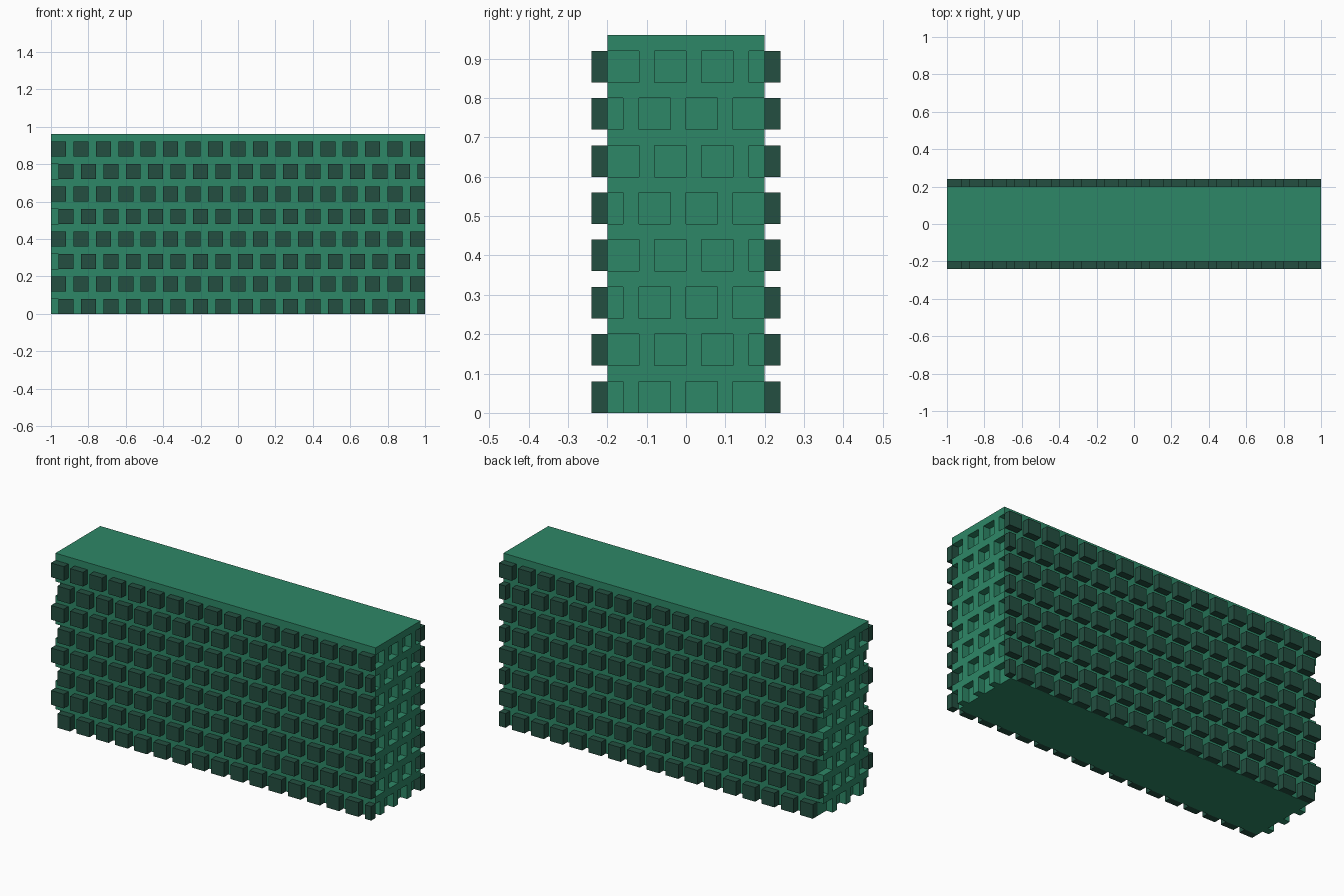
import bpy, bmesh
from mathutils import Matrix, Vector

cube = bpy.data.objects.get("Cube")
if cube:
    bpy.data.objects.remove(cube, do_unlink=True)

UNIT = 0.04                      # base module
SIZE, PITCH = 2 * UNIT, 3 * UNIT  # stud width and spacing
ROWS = 8
HX, HY, HEIGHT = 1.0, 0.2, 0.96


def material(name, rgb):
    m = bpy.data.materials.new(name)
    m.use_nodes = True
    m.diffuse_color = (*rgb, 1)
    m.node_tree.nodes["Principled BSDF"].inputs["Base Color"].default_value = (*rgb, 1)
    return m


def add_box(bm, lo, hi):
    lo, hi = Vector(lo), Vector(hi)
    mat = Matrix.Translation((lo + hi) / 2) @ Matrix.Diagonal((*(hi - lo), 1))
    bmesh.ops.create_cube(bm, size=1, matrix=mat)


def make_object(name, boxes, mat):
    bm = bmesh.new()
    for lo, hi in boxes:
        add_box(bm, lo, hi)
    mesh = bpy.data.meshes.new(name)
    bm.to_mesh(mesh)
    bm.free()
    mesh.materials.append(mat)
    ob = bpy.data.objects.new(name, mesh)
    bpy.context.scene.collection.objects.link(ob)
    return ob


def row_spans(start, limit):
    """Stud-wide intervals from start, one pitch apart, up to limit."""
    spans = []
    while start < limit - 0.001:
        spans.append((start, start + SIZE))
        start += PITCH
    return spans


green = material("green", (0.027, 0.245, 0.135))
dark_green = material("dark green", (0.017, 0.078, 0.052))

# Main block
body = make_object("hedge_body", [((-HX, -HY, 0), (HX, HY, HEIGHT))], green)

# Staggered square recesses in both ends
cuts = []
for r in range(ROWS):
    z0, z1 = r * PITCH, r * PITCH + SIZE
    if r == 0:
        z0 = -0.05
    for a, b in row_spans(-HY if r % 2 else -HY - UNIT, HY):
        if a < -HY + 0.001:
            a = -HY - 0.05
        if b > HY - 0.001:
            b = HY + 0.05
        for x0, x1 in ((HX - UNIT, HX + 0.05), (-HX - 0.05, -HX + UNIT)):
            cuts.append(((x0, a, z0), (x1, b, z1)))
cutter = make_object("end_recess_cutter", cuts, green)
cutter.hide_render = True
mod = body.modifiers.new("end_recesses", "BOOLEAN")
mod.operation, mod.solver, mod.object = "DIFFERENCE", "EXACT", cutter
bpy.context.view_layer.objects.active = body
bpy.ops.object.modifier_apply(modifier=mod.name)
bpy.data.objects.remove(cutter, do_unlink=True)

# Staggered rows of dark studs on the front and back
for side, name in ((-1, "front_studs"), (1, "back_studs")):
    y0, y1 = sorted((side * HY, side * (HY + UNIT)))
    studs = []
    for r in range(ROWS):
        z = r * PITCH
        for a, b in row_spans(-HX if r % 2 else -HX + UNIT, HX):
            studs.append(((a, y0, z), (min(b, HX), y1, z + SIZE)))
    make_object(name, studs, dark_green)
